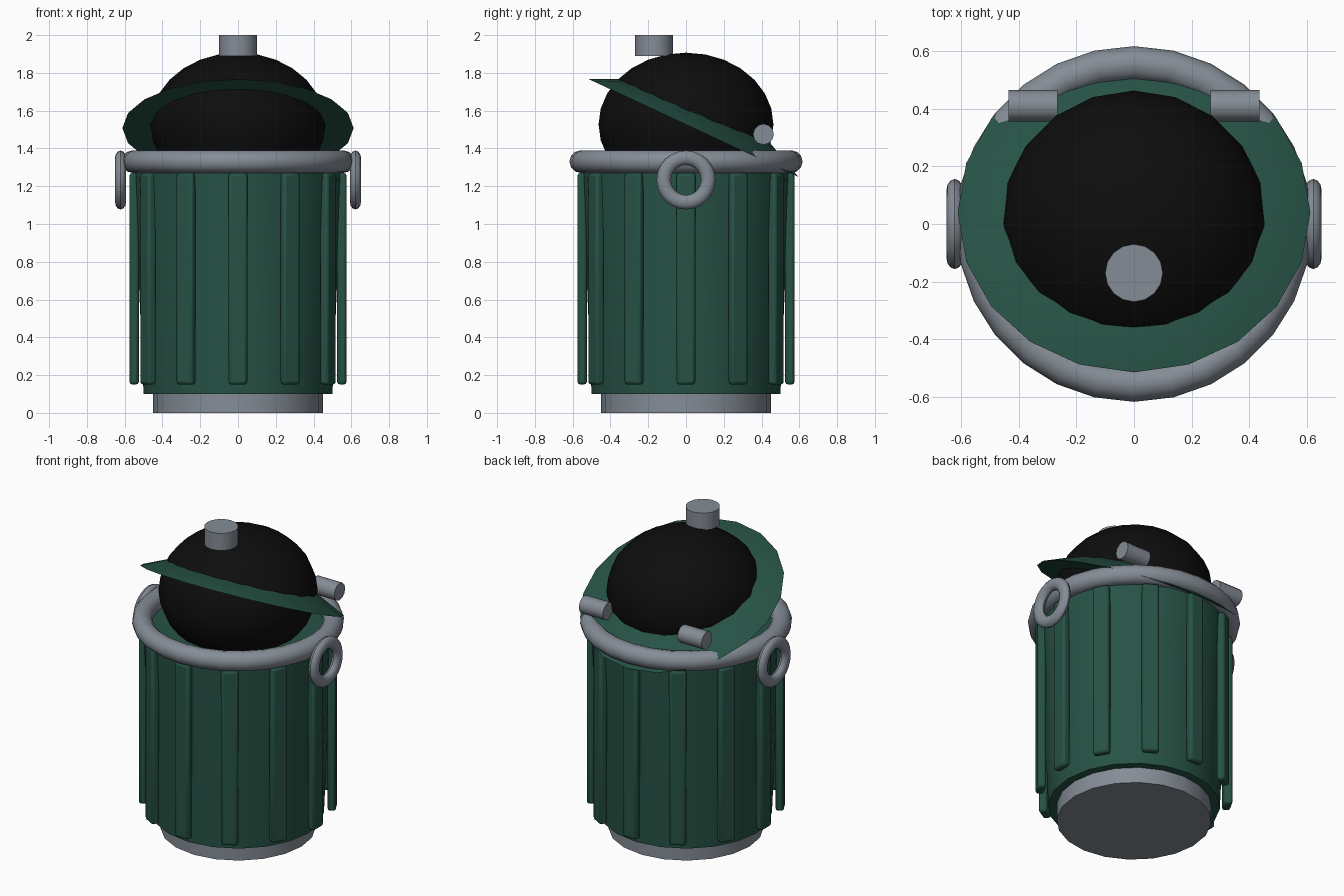
import bpy, math
from mathutils import Matrix, Vector

if "Cube" in bpy.data.objects:
    bpy.data.objects.remove(bpy.data.objects["Cube"])


def material(name, rgb):
    m = bpy.data.materials.new(name)
    m.diffuse_color = (*rgb, 1)
    m.use_nodes = True
    m.node_tree.nodes["Principled BSDF"].inputs["Base Color"].default_value = m.diffuse_color
    return m


GREEN = material("dark green paint", (0.02, 0.085, 0.06))
GREY = material("grey metal", (0.235, 0.265, 0.305))
BLACK = material("black plastic", (0.004, 0.004, 0.004))


def finish(name, mat, smooth=True):
    ob = bpy.context.object
    ob.name = name
    ob.data.materials.append(mat)
    bpy.ops.object.transform_apply(location=False, rotation=False, scale=True)
    if smooth:
        bpy.ops.object.shade_smooth_by_angle(angle=math.radians(35))
    return ob


def cone(name, mat, r1, r2, depth, loc, sides=20, rot=(0, 0, 0)):
    bpy.ops.mesh.primitive_cone_add(vertices=sides, radius1=r1, radius2=r2,
                                    depth=depth, location=loc, rotation=rot)
    return finish(name, mat)


def torus(name, mat, major, minor, loc, seg, rot=(0, 0, 0), flat=1.0):
    bpy.ops.mesh.primitive_torus_add(major_radius=major, minor_radius=minor,
                                     major_segments=seg, minor_segments=12,
                                     location=loc, rotation=rot)
    bpy.context.object.scale.z = flat
    return finish(name, mat)


# Base, tapered body and rolled rim
cone("base", GREY, 0.45, 0.45, 0.12, (0, 0, 0.06))
cone("body", GREEN, 0.5, 0.55, 1.2, (0, 0, 0.7))
torus("rim", GREY, 0.557, 0.06, (0, 0, 1.33), 28)

# Twelve upright ribs around the body
for i in range(12):
    a = i * math.tau / 12
    bpy.ops.mesh.primitive_cube_add(
        size=1, location=(0.55 * math.cos(a), 0.55 * math.sin(a), 0.71), rotation=(0, 0, a))
    bpy.context.object.scale = (0.05, 0.1, 1.12)
    rib = finish(f"rib_{i + 1}", GREEN)
    bevel = rib.modifiers.new("rounded edges", 'BEVEL')
    bevel.width = 0.015
    bevel.segments = 2

# Ring handles on both sides
for side, x in (("left", -0.622), ("right", 0.622)):
    torus(f"{side}_ring_handle", GREY, 0.118, 0.038, (x, 0, 1.233), 24,
          rot=(0, math.pi / 2, 0), flat=0.76)

# Tilted lid brim: its lower disc is centred at (0, 0.04, 1.51)
tilt = math.radians(-25)
up = Matrix.Rotation(tilt, 3, 'X') @ Vector((0, 0, 1))
cone("lid_brim", GREEN, 0.612, 0.4, 0.1, Vector((0, 0.04, 1.508)) + up * 0.05,
     rot=(tilt, 0, 0))

# Black dome through the lid
bpy.ops.mesh.primitive_uv_sphere_add(segments=20, ring_count=14, radius=1, location=(0, 0, 1.527))
bpy.context.object.scale = (0.463, 0.463, 0.38)
finish("dome", BLACK)

# Lid knob and hinge barrels
cone("lid_knob", GREY, 0.1, 0.1, 0.11, (0, -0.17, 1.945), sides=16)
for side, x in (("left", -0.35), ("right", 0.35)):
    cone(f"{side}_hinge", GREY, 0.055, 0.055, 0.17, (x, 0.41, 1.475), sides=12,
         rot=(0, math.pi / 2, 0))
